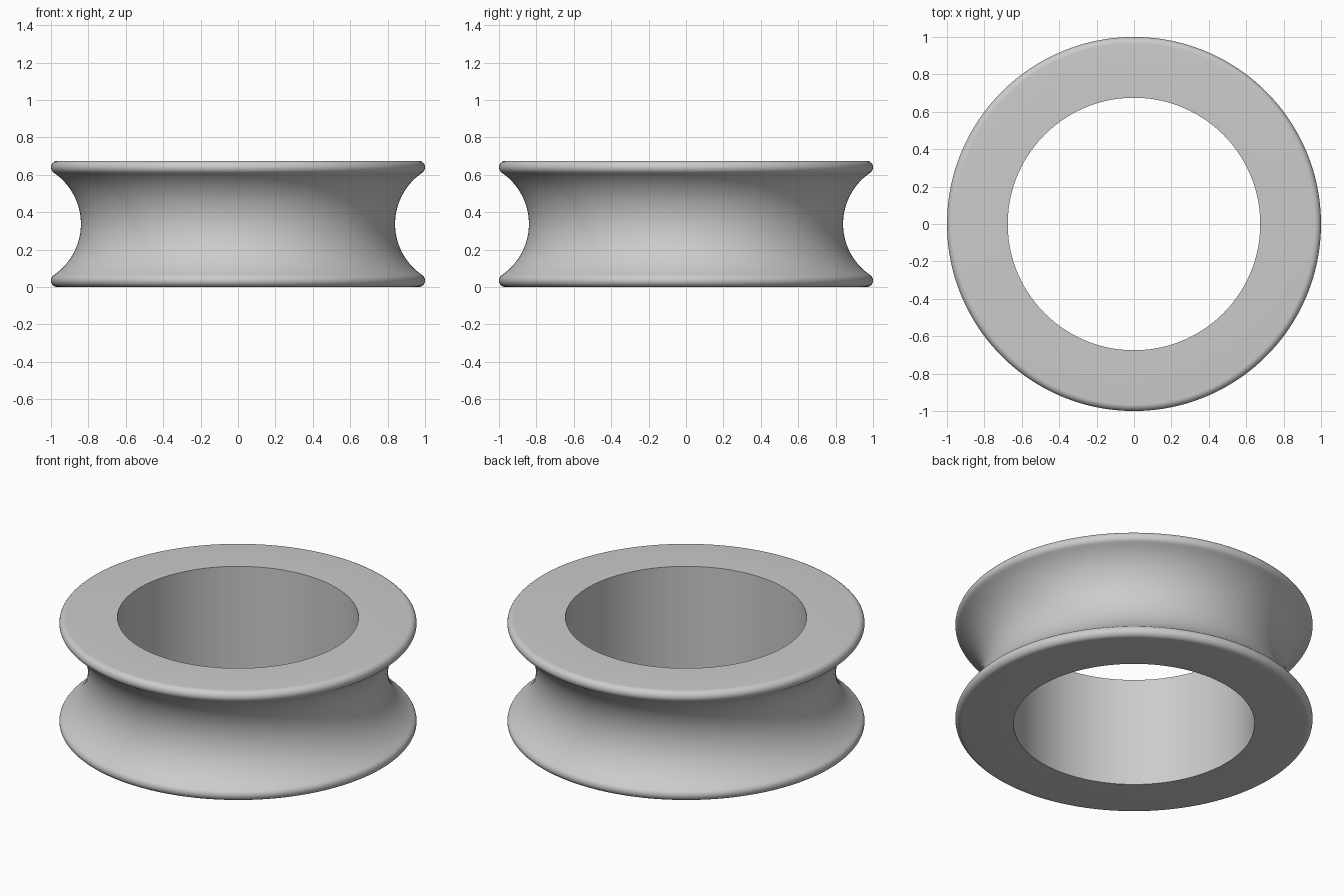
import bpy, bmesh, math

if "Cube" in bpy.data.objects:
    bpy.data.objects.remove(bpy.data.objects["Cube"])

SEG = 192
HEIGHT, BORE, WAIST, OUTER, FILLET = 0.675, 0.675, 0.84, 1.0, 0.035

# Groove circle tangent to the rounded rims
mid = HEIGHT / 2
fr, fz = OUTER - FILLET, mid - FILLET          # rim centre, height relative to mid
k = WAIST - fr
R = (fz**2 + k**2 - FILLET**2) / (2 * (FILLET - k))
gr = WAIST + R
tilt = math.atan2(fz, gr - fr)                 # tangent point angle


def arc(cr, cz, rad, a0, a1, n):
    return [(cr + rad * math.cos(a0 + (a1 - a0) * i / n),
             cz + rad * math.sin(a0 + (a1 - a0) * i / n)) for i in range(n + 1)]


# Profile: lower rim, concave groove, upper rim, bore
profile = [(BORE, 0)]
profile += arc(fr, mid - fz, FILLET, -math.pi / 2, tilt, 12)
profile += arc(gr, mid, R, math.pi + tilt, math.pi - tilt, 40)[1:-1]
profile += arc(fr, mid + fz, FILLET, -tilt, math.pi / 2, 12)
profile += [(BORE, HEIGHT)]

# Revolve the closed profile
bm = bmesh.new()
rings = []
for s in range(SEG):
    a = 2 * math.pi * s / SEG
    rings.append([bm.verts.new((r * math.cos(a), r * math.sin(a), z)) for r, z in profile])
n = len(profile)
for s in range(SEG):
    p, q = rings[s], rings[(s + 1) % SEG]
    for i in range(n):
        j = (i + 1) % n
        bm.faces.new((p[i], q[i], q[j], p[j]))
bmesh.ops.recalc_face_normals(bm, faces=bm.faces)
mesh = bpy.data.meshes.new("grooved_ring")
bm.to_mesh(mesh)
bm.free()

ring = bpy.data.objects.new("grooved_ring", mesh)
bpy.context.collection.objects.link(ring)
grey = bpy.data.materials.new("light grey")
grey.diffuse_color = (0.6, 0.6, 0.6, 1)
grey.use_nodes = True
grey.node_tree.nodes["Principled BSDF"].inputs["Base Color"].default_value = grey.diffuse_color
mesh.materials.append(grey)

bpy.context.view_layer.objects.active = ring
ring.select_set(True)
bpy.ops.object.shade_smooth_by_angle(angle=math.radians(30))
